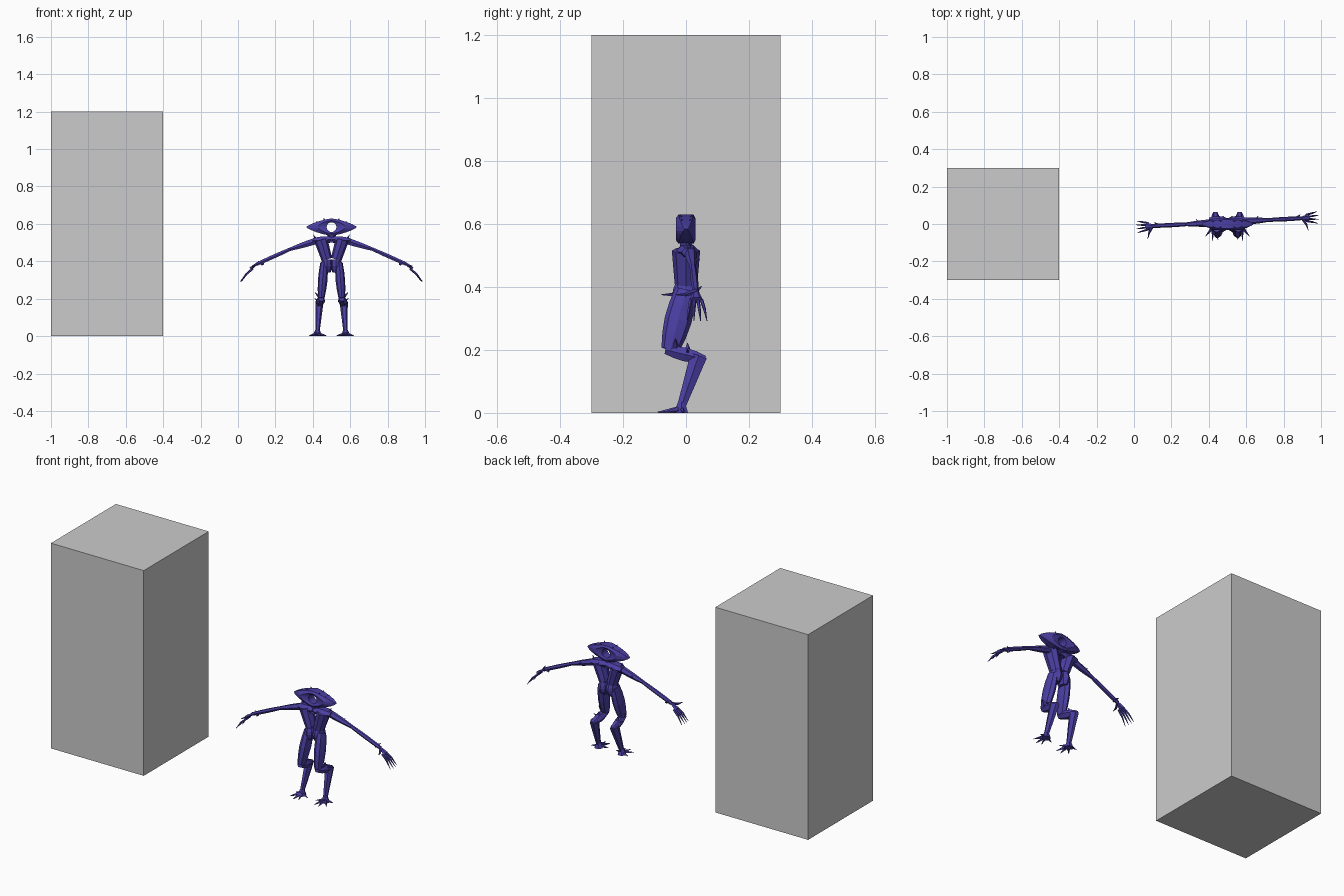
import bpy, bmesh, math
from mathutils import Vector

old = bpy.data.objects.get("Cube")
if old:
    bpy.data.objects.remove(old, do_unlink=True)

X, Y, Z = Vector((1, 0, 0)), Vector((0, 1, 0)), Vector((0, 0, 1))
FIGURE = X * 0.5
ARM_YAW = math.radians(3)


def material(name, red, green, blue):
    mat = bpy.data.materials.new(name)
    mat.use_nodes = True
    mat.diffuse_color = (red, green, blue, 1)
    mat.node_tree.nodes["Principled BSDF"].inputs["Base Color"].default_value = mat.diffuse_color
    return mat


grey = material("light grey", 0.6, 0.6, 0.6)
purple = material("deep purple", 0.07, 0.05, 0.37)


def finish(name, bm, mat=purple, place=FIGURE, mirror=True, yaw=0):
    bmesh.ops.recalc_face_normals(bm, faces=bm.faces)
    mesh = bpy.data.meshes.new(name)
    bm.to_mesh(mesh)
    bm.free()
    mesh.materials.append(mat)
    part = bpy.data.objects.new(name, mesh)
    bpy.context.collection.objects.link(part)
    part.location = place
    part.rotation_euler.z = yaw
    if mirror:
        part.modifiers.new("mirror", "MIRROR").use_mirror_merge = False


def skin(bm, rings, closed=False):
    """Join neighbouring rings with quads; cap the ends of an open run."""
    following = rings[1:] + rings[:1] if closed else rings[1:]
    for ring, after in zip(rings, following):
        for k in range(len(ring)):
            bm.faces.new((ring[k - 1], ring[k], after[k], after[k - 1]))
    if not closed:
        bm.faces.new(rings[0])
        bm.faces.new(rings[-1])


def bone(bm, start, end, wide, narrow, side=X, depth=1, bulge=0, sides=6, steps=4):
    """Tapered muscle between two joints, swelling in the middle."""
    axis = (end - start).normalized()
    across = (side - axis * side.dot(axis)).normalized()
    through = axis.cross(across) * depth
    rings = []
    for step in range(steps + 1):
        t = step / steps
        radius = wide + (narrow - wide) * t + bulge * math.sin(math.pi * t)
        centre = start.lerp(end, t)
        angles = [math.tau * k / sides for k in range(sides)]
        rings.append([bm.verts.new(centre + radius * (across * math.cos(a) + through * math.sin(a)))
                      for a in angles])
    skin(bm, rings)


def spike(bm, base, reach, radius=0.01):
    bone(bm, base, base + reach, radius, radius / 10, side=X + Y / 2 - Z / 3, sides=4, steps=1)


# Joints of the left half; the right half is mirrored
neck = Z * 0.5
shoulder = Vector((0.08, 0.01, 0.51))
elbow = Vector((0.22, 0.01, 0.465))
wrist = Vector((0.4, 0.01, 0.385))
knuckles = wrist + X / 30 - Z / 40
waist = Vector((0.025, 0, 0.41))
hip = Vector((0.04, 0, 0.39))
knee = Vector((0.055, -0.05, 0.2))
hock = Vector((0.065, 0.06, 0.17))
ankle = Vector((0.075, -0.015, 0.02))

# Tall block
bm = bmesh.new()
bmesh.ops.create_cube(bm, size=0.6)
bmesh.ops.scale(bm, vec=X + Y + Z * 2, verts=bm.verts)
finish("tall_block", bm, grey, Vector((-0.7, 0, 0.6)), mirror=False)


# Head: a pointed lens with a round hole through it
def head_section(bm, angle):
    c, s = math.cos(angle), math.sin(angle)
    hole = (X * c + Z * s) * 0.026
    rim = X * c * abs(c) ** 0.5 * 0.135 + Z * s * abs(s) ** 0.5 * 0.046
    edge = Y * (0.004 + 0.02 * abs(s))
    cheek = hole.lerp(rim, 0.45)
    front = [hole - Y * 0.025, cheek - Y * 0.032, rim - edge]
    back = [rim + edge, cheek + Y * 0.03, hole + Y * 0.025]
    return [bm.verts.new(point + Z * 0.583) for point in front + back]


bm = bmesh.new()
segments = 24
skin(bm, [head_section(bm, math.tau * k / segments) for k in range(segments)], closed=True)
finish("head", bm, mirror=False)

# Crest lumps on the head
bm = bmesh.new()
for lean in (-Y / 70, Y / 70):
    spike(bm, X * 0.03 + Z * 0.61 + lean, X / 80 + Z / 50 + lean / 3)
    spike(bm, X * 0.06 + Z * 0.6 + lean / 2, X / 50 + Z / 70 + lean / 2)
finish("head_crest", bm)

# Neck, pinched in the middle
bm = bmesh.new()
bone(bm, neck, neck + Z / 20, 0.03, 0.03, bulge=-0.01)
finish("neck", bm, mirror=False)

# Collar bones
bm = bmesh.new()
bone(bm, neck + Z / 60, shoulder + X / 50, 0.03, 0.025, side=Y, depth=0.6, bulge=0.01)
spike(bm, shoulder, X / 60 + Z / 30)
finish("collar", bm)

# Torso: two halves with an open slit between them
bm = bmesh.new()
chest = Vector((0.057, 0, 0.515))
bone(bm, chest, waist, 0.045, 0.036, side=Y, depth=0.8, sides=8)
bone(bm, waist, waist - Z * 0.07, 0.034, 0.028, side=Y, depth=0.7, bulge=0.012, sides=8)
for rib in (0.2, 0.5, 0.8):
    spike(bm, chest.lerp(waist, rib) - X / 60, -X / 60)
finish("torso_half", bm)

# Legs: thigh forward to the knee, link back to the hock, shin down to the ankle
bm = bmesh.new()
bone(bm, hip, knee, 0.02, 0.017, depth=1.7, bulge=0.007, sides=8)
spike(bm, knee + Y / 60, X / 30 + Z / 30, 0.015)
finish("thigh", bm)

bm = bmesh.new()
bone(bm, knee - Y / 70, hock, 0.015, 0.013, bulge=0.011)
spike(bm, knee.lerp(hock, 0.5), X / 30 + Z / 60)
spike(bm, knee.lerp(hock, 0.5) + Z / 60, Z / 50)
finish("knee_link", bm)

bm = bmesh.new()
bone(bm, hock - Y / 50 + Z / 90, ankle, 0.022, 0.011, depth=1.4)
finish("shin", bm)

# Feet with splayed toes
bm = bmesh.new()
sole = ankle - Z / 50
bone(bm, ankle + Z / 80, sole, 0.013, 0.025)
for degrees in (-160, -110, -85, -50, 10):
    direction = X * math.cos(math.radians(degrees)) + Y * math.sin(math.radians(degrees))
    length = 0.04 + 0.035 * abs(direction.y)
    spike(bm, sole + Z / 80, direction * length - Z / 100, 0.012)
finish("foot", bm)

# Arms, turned slightly about the body
bm = bmesh.new()
bone(bm, shoulder, elbow, 0.02, 0.01, side=Y, bulge=0.002)
bone(bm, elbow, wrist, 0.01, 0.01, side=Y, bulge=0.002)
bone(bm, wrist, knuckles, 0.01, 0.02, side=Y, depth=0.5, steps=2)
spike(bm, shoulder.lerp(elbow, 0.5), X / 60 + Y / 40)
spike(bm, wrist - X / 30, X / 40 + Y / 50 + Z / 60)
finish("arm", bm, yaw=ARM_YAW)

# Fingers fan out and bend once; the thumb points forward
bm = bmesh.new()
for spread in (-1.5, -0.5, 0.5, 1.5):
    root = knuckles + Y * spread / 90 - X / 90
    middle = root + X / 30 + Y * spread / 200 - Z / 35
    tip = middle + X * (0.035 - abs(spread) / 200) + Y * spread / 200 - Z / 25
    bone(bm, root, middle, 0.006, 0.005, side=Y, sides=5, steps=1)
    bone(bm, middle, tip, 0.005, 0.001, side=Y, sides=5, steps=1)
thumb = wrist + X / 50 - Y / 30 - Z / 100
bone(bm, wrist, thumb, 0.008, 0.006, side=Z, sides=5, steps=1)
bone(bm, thumb, thumb + X / 100 - Y / 30, 0.006, 0.001, side=Z, sides=5, steps=1)
finish("fingers", bm, yaw=ARM_YAW)
